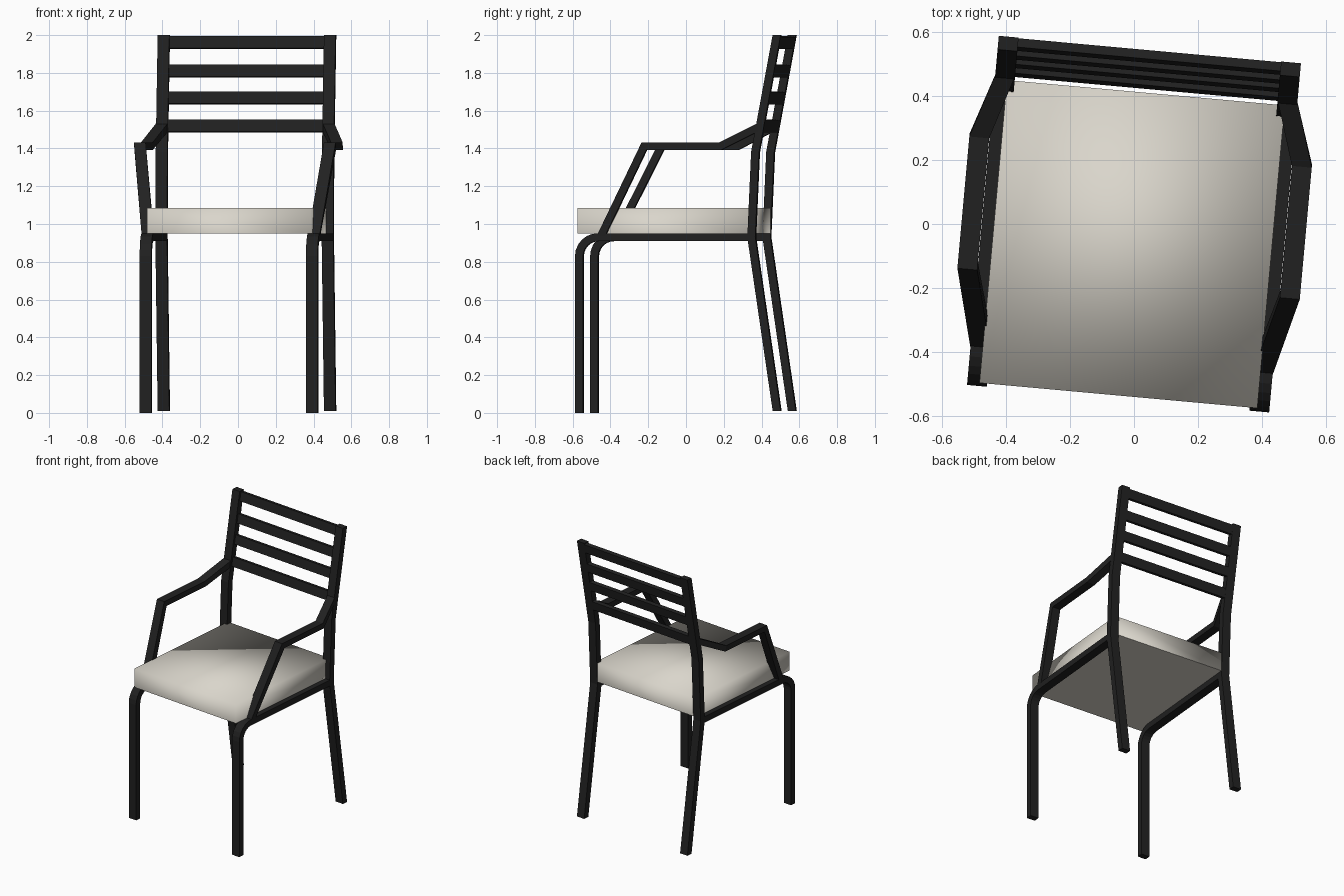
import bpy, bmesh, math
from mathutils import Vector, Matrix

if "Cube" in bpy.data.objects:
    bpy.data.objects.remove(bpy.data.objects["Cube"], do_unlink=True)

TURN = Matrix.Rotation(math.radians(-5.2), 4, 'Z')  # whole chair is turned slightly


def material(name, color):
    m = bpy.data.materials.new(name)
    m.use_nodes = True
    m.diffuse_color = color
    m.node_tree.nodes["Principled BSDF"].inputs["Base Color"].default_value = color
    return m


BLACK = material("black metal", (0.015, 0.015, 0.015, 1))
CREAM = material("cream fabric", (0.70, 0.67, 0.60, 1))


def finish(name, bm, mat):
    bmesh.ops.recalc_face_normals(bm, faces=bm.faces)
    bm.transform(TURN)
    mesh = bpy.data.meshes.new(name)
    bm.to_mesh(mesh)
    bm.free()
    mesh.materials.append(mat)
    ob = bpy.data.objects.new(name, mesh)
    bpy.context.collection.objects.link(ob)
    return ob


def bar(name, points, half_w, half_d, start=None, end=None):
    """Sweep a rectangular tube along points with mitred joints; start/end set the cut direction (y, z)."""
    pts = [Vector(p) for p in points]
    perps = []
    for a, b in zip(pts, pts[1:]):
        d = Vector((b.y - a.y, b.z - a.z)).normalized()
        perps.append(Vector((-d.y, d.x)))
    bm = bmesh.new()
    rings = []
    for i, p in enumerate(pts):
        before, after = perps[max(i - 1, 0)], perps[min(i, len(perps) - 1)]
        m = (before + after).normalized()
        if i == 0 and start:
            m = Vector(start)
        if i == len(pts) - 1 and end:
            m = Vector(end)
        m = m * (half_d / m.dot(after))
        rings.append([bm.verts.new(p + Vector((sx * half_w, sd * m.x, sd * m.y)))
                      for sx, sd in ((-1, -1), (1, -1), (1, 1), (-1, 1))])
    for a, b in zip(rings, rings[1:]):
        for k in range(4):
            bm.faces.new((a[k], a[(k + 1) % 4], b[(k + 1) % 4], b[k]))
    bm.faces.new(rings[0])
    bm.faces.new(rings[-1])
    return finish(name, bm, BLACK)


LEG_X, ARM_X = 0.442, 0.505
HALF_W, HALF_D = 0.031, 0.021
LEVEL = (1, 0)
UPRIGHT = (0, 1)
LEAN = 0.185  # backward slope of the backrest

for side, s in (("left", 1), ("right", -1)):
    x = s * LEG_X
    # front leg bending into the side rail
    bend = [(x, -0.426 - 0.1 * math.cos(a), 0.83 + 0.1 * math.sin(a))
            for a in (math.radians(15 * i) for i in range(7))]
    bar(f"{side}_front_leg_and_rail", [(x, -0.526, 0)] + bend + [(x, 0.39, 0.93)],
        HALF_W, HALF_D)
    # back leg continuing up as the backrest post
    bar(f"{side}_back_post", [(x, 0.525, 0.01), (x, 0.39, 0.93), (x, 0.41, 1.38),
                              (x, 0.41 + LEAN * 0.62, 2.0)],
        HALF_W, HALF_D, LEVEL, LEVEL)
    # armrest with its slanted front support
    bar(f"{side}_armrest", [(x, 0.425, 1.512), (s * ARM_X, 0.23, 1.412),
                            (s * ARM_X, -0.175, 1.412), (x, -0.408, 0.94)],
        HALF_W, 0.02, UPRIGHT, LEVEL)

# backrest slats, leaning with the posts
for i, z in enumerate((1.518, 1.668, 1.81, 1.96)):
    y = 0.417 + LEAN * (z - 1.38)
    h = 0.032
    bar(f"back_slat_{i + 1}", [(0, y - LEAN * h, z - h), (0, y + LEAN * h, z + h)],
        LEG_X - 0.01, 0.014)

# seat cushion: softly shaded sides and top, flat underside
bm = bmesh.new()
bmesh.ops.create_cube(bm, size=1)
bm.transform(Matrix.Translation((0, -0.063, 1.018)) @ Matrix.Diagonal((0.87, 0.948, 0.135, 1)))
for f in bm.faces:
    f.smooth = f.calc_center_median().z > 0.96
finish("seat_cushion", bm, CREAM)
